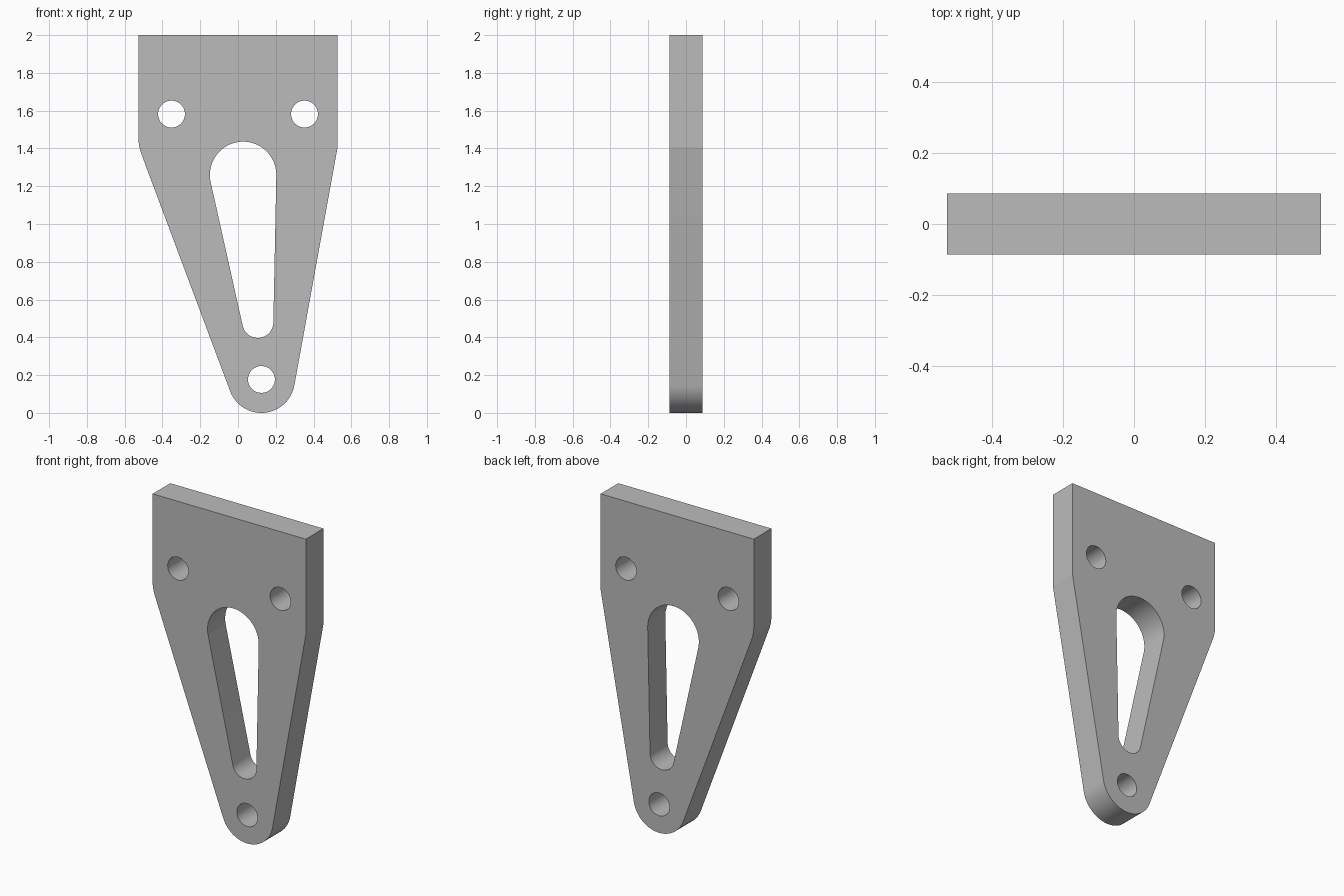
import bpy
import bmesh
from math import acos, atan2, ceil, cos, hypot, pi, radians, sin, tau

cube = bpy.data.objects.get("Cube")
if cube:
    bpy.data.objects.remove(cube)

HALF_DEPTH = 0.0865
HALF_WIDTH = 0.527
HOLE_RADIUS = 0.071
FOOT = (0.124, 0.177)
SHOULDER_RADIUS = 0.24


def wrapped_loop(circles):
    """Outline stretched around circles (x, z, radius), counterclockwise."""
    normals = []
    for i, (x, z, r) in enumerate(circles):
        nx, nz, nr = circles[(i + 1) % len(circles)]
        dx, dz = nx - x, nz - z
        normals.append(atan2(dz, dx) - acos((r - nr) / hypot(dx, dz)))
    points = []
    for i, (x, z, r) in enumerate(circles):
        if r == 0:
            points.append((x, z))
            continue
        start = normals[i - 1]
        sweep = (normals[i] - start) % tau
        steps = max(2, ceil(sweep / tau * 72))
        for k in range(steps + 1):
            a = start + sweep * k / steps
            points.append((x + r * cos(a), z + r * sin(a)))
    return points


def circle_loop(x, z, r, sides=64):
    return [(x + r * cos(tau * k / sides), z + r * sin(tau * k / sides))
            for k in range(sides)]


# Outer edge: square top, rounded shoulder on one side, rounded foot
outline = wrapped_loop([
    (HALF_WIDTH, 2.0, 0),
    (-HALF_WIDTH, 2.0, 0),
    (SHOULDER_RADIUS - HALF_WIDTH, 1.455, SHOULDER_RADIUS),
    (*FOOT, FOOT[1]),
    (HALF_WIDTH, 1.405, 0),
])

# Tapered slot and three bolt holes
slot = wrapped_loop([(0.027, 1.26, 0.176), (0.105, 0.479, 0.082)])
holes = [circle_loop(x, z, HOLE_RADIUS)
         for x, z in ((-0.352, 1.582), (0.352, 1.582), FOOT)]

# Fill the flat profile, then extrude it to the plate thickness
bm = bmesh.new()
edges = []
for loop in (outline, slot, *holes):
    verts = [bm.verts.new((x, -HALF_DEPTH, z)) for x, z in loop]
    edges += [bm.edges.new((verts[i - 1], verts[i])) for i in range(len(verts))]
bmesh.ops.triangle_fill(bm, edges=edges, use_beauty=True, use_dissolve=False)
extruded = bmesh.ops.extrude_face_region(bm, geom=bm.faces[:], use_keep_orig=True)
moved = [g for g in extruded["geom"] if isinstance(g, bmesh.types.BMVert)]
bmesh.ops.translate(bm, verts=moved, vec=(0, 2 * HALF_DEPTH, 0))
bmesh.ops.recalc_face_normals(bm, faces=bm.faces[:])

mesh = bpy.data.meshes.new("bracket_plate")
bm.to_mesh(mesh)
bm.free()
plate = bpy.data.objects.new("bracket_plate", mesh)
bpy.context.collection.objects.link(plate)

# Plain grey finish
grey = bpy.data.materials.new("plain_grey")
grey.use_nodes = True
colour = (0.5, 0.5, 0.5, 1)
grey.diffuse_color = colour
grey.node_tree.nodes["Principled BSDF"].inputs["Base Color"].default_value = colour
mesh.materials.append(grey)

# Smooth curved walls, keep the rims and corners crisp
bpy.ops.object.select_all(action="DESELECT")
plate.select_set(True)
bpy.context.view_layer.objects.active = plate
bpy.ops.object.shade_smooth_by_angle(angle=radians(10))
